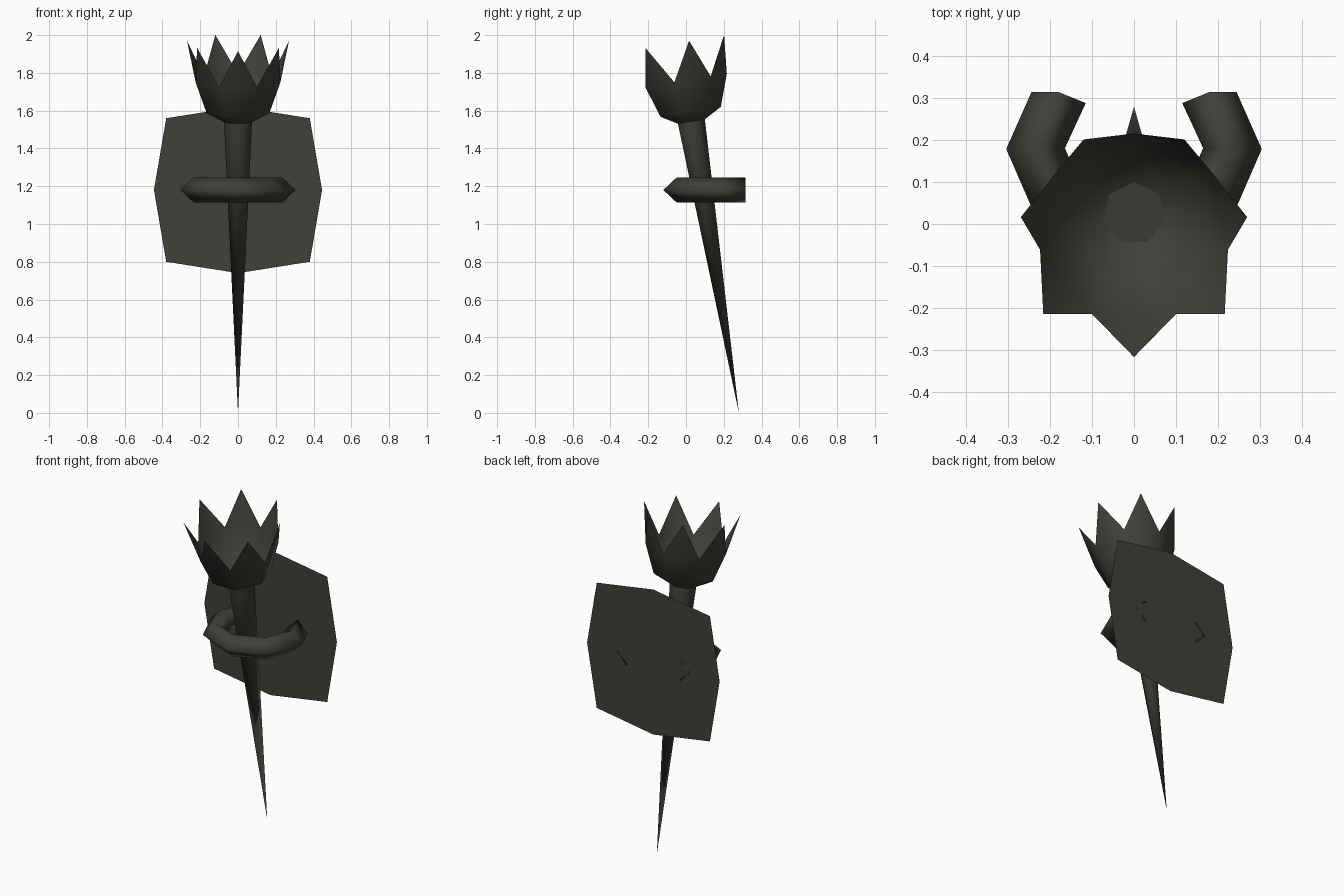
import bpy, bmesh, math
from mathutils import Matrix, Vector

if "Cube" in bpy.data.objects:
    bpy.data.objects.remove(bpy.data.objects["Cube"])

iron = bpy.data.materials.new("dark_iron")
iron.use_nodes = True
COLOR = (0.052, 0.05, 0.04, 1)
iron.diffuse_color = COLOR
iron.node_tree.nodes["Principled BSDF"].inputs["Base Color"].default_value = COLOR

SIDES = 7
LEAN = Matrix.Translation((0, 0.28, 0)) @ Matrix.Rotation(0.164, 4, "X")


def finish(name, bm, smooth_angle=None):
    mesh = bpy.data.meshes.new(name)
    bmesh.ops.recalc_face_normals(bm, faces=bm.faces)
    bm.to_mesh(mesh)
    bm.free()
    mesh.materials.append(iron)
    obj = bpy.data.objects.new(name, mesh)
    bpy.context.collection.objects.link(obj)
    if smooth_angle:
        bpy.ops.object.select_all(action="DESELECT")
        obj.select_set(True)
        bpy.context.view_layer.objects.active = obj
        bpy.ops.object.shade_smooth_by_angle(angle=math.radians(smooth_angle))
    return obj


def ring(bm, radius, height, shift=0.0):
    """Seven points round the leaning axis, starting at the back."""
    angles = [math.pi / 2 + math.tau * (i + shift) / SIDES for i in range(SIDES)]
    return [bm.verts.new(LEAN @ Vector((radius * math.cos(a), radius * math.sin(a), height)))
            for a in angles]


def bridge(bm, a, b):
    n = len(a)
    for i in range(n):
        j = (i + 1) % n
        bm.faces.new((a[i], a[j], b[j], b[i]))


# Tapered handle, pointed at the bottom
bm = bmesh.new()
top = ring(bm, 0.076, 1.563)
tip = bm.verts.new(LEAN @ Vector((0, 0, 0)))
for i in range(SIDES):
    bm.faces.new((tip, top[(i + 1) % SIDES], top[i]))
bm.faces.new(top)
finish("handle", bm, 60)

# Open flared cup with pointed petals
bm = bmesh.new()
rings = [ring(bm, r, h) for r, h in ((0.076, 1.563), (0.17, 1.614), (0.23, 1.782))]
for lower, upper in zip(rings, rings[1:]):
    bridge(bm, lower, upper)
tips = ring(bm, 0.277, 1.987, 0.5)
rim = rings[-1]
for i in range(SIDES):
    bm.faces.new((rim[i], rim[(i + 1) % SIDES], tips[i]))
finish("cup", bm, 60)

# Bracket: a diamond-section bar bent round the handle
half = [(0.18, 0.315), (0.235, 0.18), (0.165, 0.02)]
path = [Vector(p) for p in half + [(0, -0.05)] + [(-x, y) for x, y in reversed(half)]]
bm = bmesh.new()
sections = []
for i, p in enumerate(path):
    before = (p - path[max(i - 1, 0)]).normalized()
    after = (path[min(i + 1, len(path) - 1)] - p).normalized()
    along = (before + after).normalized()
    side = Vector((-along.y, along.x)) * 0.07
    corners = [(p + side, 0), (p, 0.066), (p - side, 0), (p, -0.066)]
    sections.append([bm.verts.new((c.x, min(c.y, 0.315), 1.18 + z)) for c, z in corners])
for a, b in zip(sections, sections[1:]):
    bridge(bm, a, b)
for end in (sections[0], sections[-1]):
    bm.faces.new(end)
finish("bracket", bm, 95)

# Thin eight-sided wall plate
bm = bmesh.new()
outline = [(0, 0.74), (0.38, 0.80), (0.445, 1.18), (0.38, 1.56),
           (0, 1.62), (-0.38, 1.56), (-0.445, 1.18), (-0.38, 0.80)]
bm.faces.new([bm.verts.new((x, 0.313, z)) for x, z in outline])
finish("wall_plate", bm)
